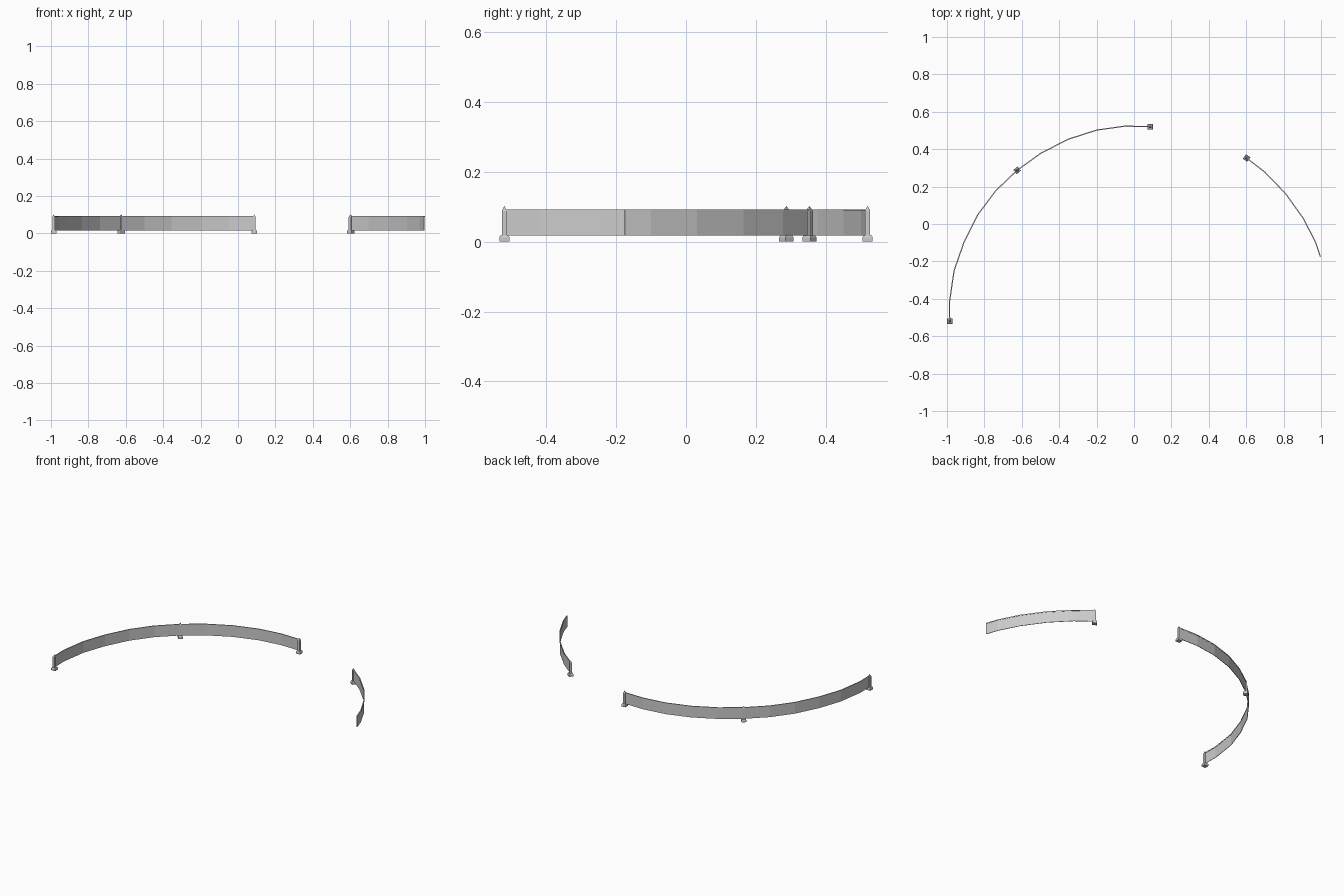
import bpy, bmesh, math
from mathutils import Vector

if "Cube" in bpy.data.objects:
    bpy.data.objects.remove(bpy.data.objects["Cube"])


def make_object(name, bm):
    bmesh.ops.recalc_face_normals(bm, faces=bm.faces)
    mesh = bpy.data.meshes.new(name)
    bm.to_mesh(mesh)
    bm.free()
    ob = bpy.data.objects.new(name, mesh)
    bpy.context.collection.objects.link(ob)
    return ob


def sweep(name, path, width, z0, z1):
    """Rectangular band following a plan path, with mitred joints."""
    pts = [Vector(p) for p in path]
    bm = bmesh.new()
    rings = []
    for i, p in enumerate(pts):
        a = (p - pts[i - 1]).normalized() if i else None
        b = (pts[i + 1] - p).normalized() if i < len(pts) - 1 else None
        t = ((a or b) + (b or a)).normalized()
        n = Vector((-t.y, t.x)) * width / 2
        corners = [(p - n, z0), (p + n, z0), (p + n, z1), (p - n, z1)]
        rings.append([bm.verts.new((q.x, q.y, z)) for q, z in corners])
    for r, s in zip(rings, rings[1:]):
        for k in range(4):
            j = (k + 1) % 4
            bm.faces.new((r[k], r[j], s[j], s[k]))
    bm.faces.new(rings[0])
    bm.faces.new(rings[-1])
    return make_object(name, bm)


def post(name, x, y, angle):
    """Square post: chamfered foot, shaft and pyramid cap from one profile."""
    profile = [(0.0145, 0), (0.0145, 0.012), (0.0115, 0.018), (0.0075, 0.018),
               (0.0075, 0.088)]
    bm = bmesh.new()
    rings = []
    for h, z in profile:
        rings.append([bm.verts.new((sx * h, sy * h, z))
                      for sx, sy in ((-1, -1), (1, -1), (1, 1), (-1, 1))])
    tip = bm.verts.new((0, 0, 0.102))
    bm.faces.new(rings[0])
    for r, s in zip(rings, rings[1:]):
        for k in range(4):
            j = (k + 1) % 4
            bm.faces.new((r[k], r[j], s[j], s[k]))
    for k in range(4):
        bm.faces.new((rings[-1][k], rings[-1][(k + 1) % 4], tip))
    ob = make_object(name, bm)
    ob.location = (x, y, 0)
    ob.rotation_euler.z = math.radians(angle)


# Plan paths of the three curved panels
paths = {
    "left": [(-0.985, -0.518), (-0.987, -0.42), (-0.962, -0.25), (-0.91, -0.10),
             (-0.835, 0.05), (-0.74, 0.177), (-0.625, 0.287)],
    "back": [(-0.625, 0.287), (-0.50, 0.377), (-0.355, 0.452), (-0.20, 0.502),
             (-0.05, 0.523), (0.087, 0.521)],
    "right": [(0.602, 0.353), (0.70, 0.277), (0.81, 0.163), (0.905, 0.03),
              (0.972, -0.10), (0.997, -0.175)],
}
for side, path in paths.items():
    sweep(side + "_panel", path, 0.003, 0.017, 0.090)
    sweep(side + "_top_rail", path, 0.006, 0.087, 0.0925)

# Posts, turned to follow the curve (the right panel's far end is open)
post("left_end_post", -0.9855, -0.5195, 0)
post("middle_post", -0.625, 0.287, 40)
post("back_end_post", 0.087, 0.5195, 0)
post("right_end_post", 0.602, 0.353, -35)
